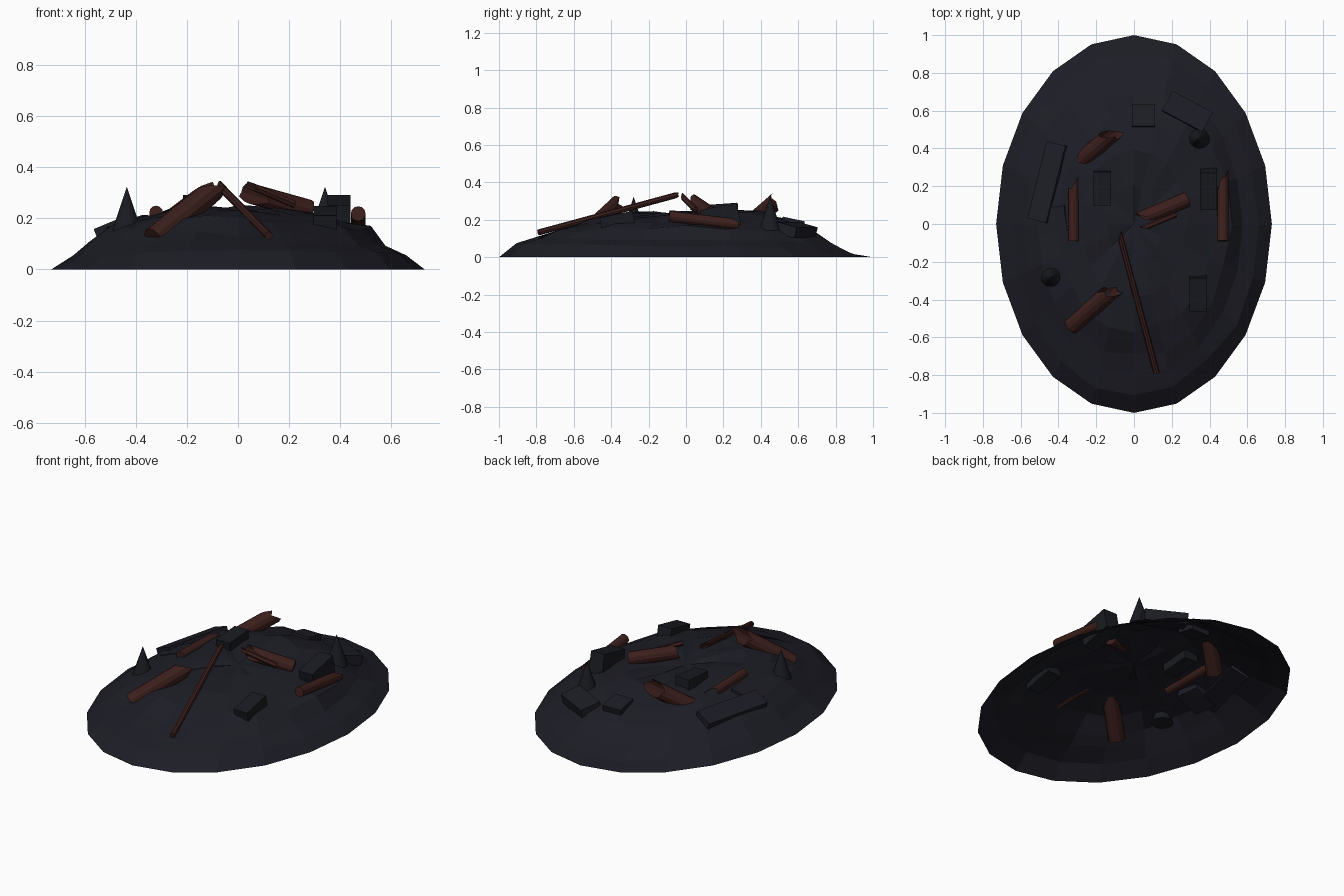
import bpy, bmesh, math, random
from mathutils import Vector, Matrix

if "Cube" in bpy.data.objects:
    bpy.data.objects.remove(bpy.data.objects["Cube"])

random.seed(11)

def material(name, rgb):
    m = bpy.data.materials.new(name)
    m.diffuse_color = (*rgb, 1)
    m.use_nodes = True
    m.node_tree.nodes["Principled BSDF"].inputs["Base Color"].default_value = m.diffuse_color
    return m

ASH = material("dark_ash", (0.012, 0.012, 0.019))
STONE = material("charcoal_stone", (0.010, 0.011, 0.015))
WOOD = material("charred_wood", (0.045, 0.014, 0.012))

def finish(name, bm, mat):
    me = bpy.data.meshes.new(name)
    bmesh.ops.recalc_face_normals(bm, faces=bm.faces)
    bm.to_mesh(me)
    bm.free()
    me.materials.append(mat)
    ob = bpy.data.objects.new(name, me)
    bpy.context.collection.objects.link(ob)
    return ob

# Ash mound: open-bottomed shell of 20-sided elliptical rings.
# Each ring: radius fraction, then its height on the right, back, left and front
SIDES = 20
RINGS = [(1.00, 0, 0, 0, 0),
         (0.90, 0.055, 0.022, 0.060, 0.075),
         (0.80, 0.095, 0.070, 0.115, 0.108),
         (0.70, 0.155, 0.145, 0.165, 0.135),
         (0.57, 0.195, 0.200, 0.200, 0.195),
         (0.38, 0.225, 0.240, 0.225, 0.225),
         (0.20, 0.235, 0.240, 0.235, 0.235)]
bm = bmesh.new()
rings = []
for i, (f, *z) in enumerate(RINGS):
    ring = []
    for k in range(SIDES):
        a = 2 * math.pi * k / SIDES
        c, s = math.cos(a), math.sin(a)
        zz = (z[0] if c > 0 else z[2]) * c * c + (z[1] if s > 0 else z[3]) * s * s
        if i:
            zz += random.uniform(-1, 1) * (0.006 if i < 3 else 0.016)
            f2 = f + random.uniform(-0.02, 0.02)
        else:
            f2 = f
        ring.append(bm.verts.new((0.73 * f2 * c, f2 * s, max(zz, 0))))
    rings.append(ring)
for lo, hi in zip(rings, rings[1:]):
    for k in range(SIDES):
        n = (k + 1) % SIDES
        bm.faces.new((lo[k], lo[n], hi[n], hi[k]))
dip = bm.verts.new((0, 0, 0.222))
for k in range(SIDES):
    bm.faces.new((rings[-1][k], rings[-1][(k + 1) % SIDES], dip))
finish("ash_mound", bm, ASH)

def block(name, c, s, tilt, mat):
    """Box at c with size s, rotated by tilt = (x, y, z) degrees."""
    rot = Matrix.Rotation(math.radians(tilt[2]), 4, 'Z') @ \
        Matrix.Rotation(math.radians(tilt[1]), 4, 'Y') @ Matrix.Rotation(math.radians(tilt[0]), 4, 'X')
    bm = bmesh.new()
    bmesh.ops.create_cube(bm, size=1, matrix=Matrix.Translation(c) @ rot @ Matrix.Diagonal((*s, 1)))
    finish(name, bm, mat)

# Stone blocks
block("back_block", (-0.17, 0.19, 0.235), (0.09, 0.18, 0.10), (4, 0, 0), STONE)
block("right_block", (0.395, 0.185, 0.212), (0.09, 0.20, 0.12), (12, 0, 0), STONE)
block("front_block", (0.34, -0.365, 0.185), (0.09, 0.18, 0.09), (12, 0, 0), STONE)

# Rubble slabs lying flush in the slope
block("left_slab", (-0.455, 0.22, 0.155), (0.11, 0.42, 0.05), (0, -22, -14), ASH)
block("back_right_slab", (0.28, 0.59, 0.145), (0.24, 0.12, 0.06), (-14, 0, -28), ASH)
block("back_slab", (0.05, 0.57, 0.175), (0.12, 0.12, 0.06), (-12, 0, 0), ASH)
block("left_shoulder_slab", (-0.43, 0.02, 0.165), (0.16, 0.14, 0.05), (0, -18, 8), ASH)

# Pointed stone shards
for i, (x, y) in enumerate([(-0.435, -0.28), (0.34, 0.45)]):
    bm = bmesh.new()
    bmesh.ops.create_cone(bm, cap_ends=True, segments=16, radius1=0.06, radius2=0, depth=0.18,
                          matrix=Matrix.Translation((x, y, 0.233)))
    finish(f"stone_shard_{i + 1}", bm, STONE)

def log(name, p0, p1, r, splinter, sides=12):
    """Round log from p0 to p1; the p1 end is snapped off into a hollow, one-sided splinter."""
    p0, p1 = Vector(p0), Vector(p1)
    axis = (p1 - p0).normalized()
    side = axis.cross(Vector((0, 0, 1))).normalized()
    up = side.cross(axis)
    bm = bmesh.new()
    base, mid = [], []
    for k in range(sides):
        a = 2 * math.pi * k / sides
        d = r * (math.cos(a) * side + math.sin(a) * up)
        base.append(bm.verts.new(p0 + d))
        cut = splinter * (0.5 + 0.45 * math.cos(a) + random.uniform(-0.2, 0.2))
        mid.append(bm.verts.new(p1 + d - axis * (splinter - cut)))
    for k in range(sides):
        n = (k + 1) % sides
        bm.faces.new((base[k], base[n], mid[n], mid[k]))
    bm.faces.new(base)
    finish(name, bm, WOOD)

# Burnt logs
log("front_left_log", (-0.33, -0.54, 0.12), (-0.09, -0.33, 0.315), 0.046, 0.09)
log("back_left_log", (-0.31, 0.31, 0.15), (-0.09, 0.50, 0.315), 0.045, 0.09)
log("left_log", (-0.32, -0.09, 0.222), (-0.32, 0.26, 0.215), 0.027, 0.08)
log("right_log", (0.47, -0.09, 0.218), (0.47, 0.28, 0.175), 0.029, 0.10)
log("centre_log", (0.28, 0.13, 0.232), (0.02, 0.02, 0.305), 0.040, 0.10)
log("centre_splinter", (0.22, 0.05, 0.255), (0.03, -0.03, 0.335), 0.015, 0.06, 6)

# Long thin charred stick running down the front
log("long_stick", (0.12, -0.79, 0.132), (-0.08, -0.04, 0.335), 0.016, 0.05, 8)
